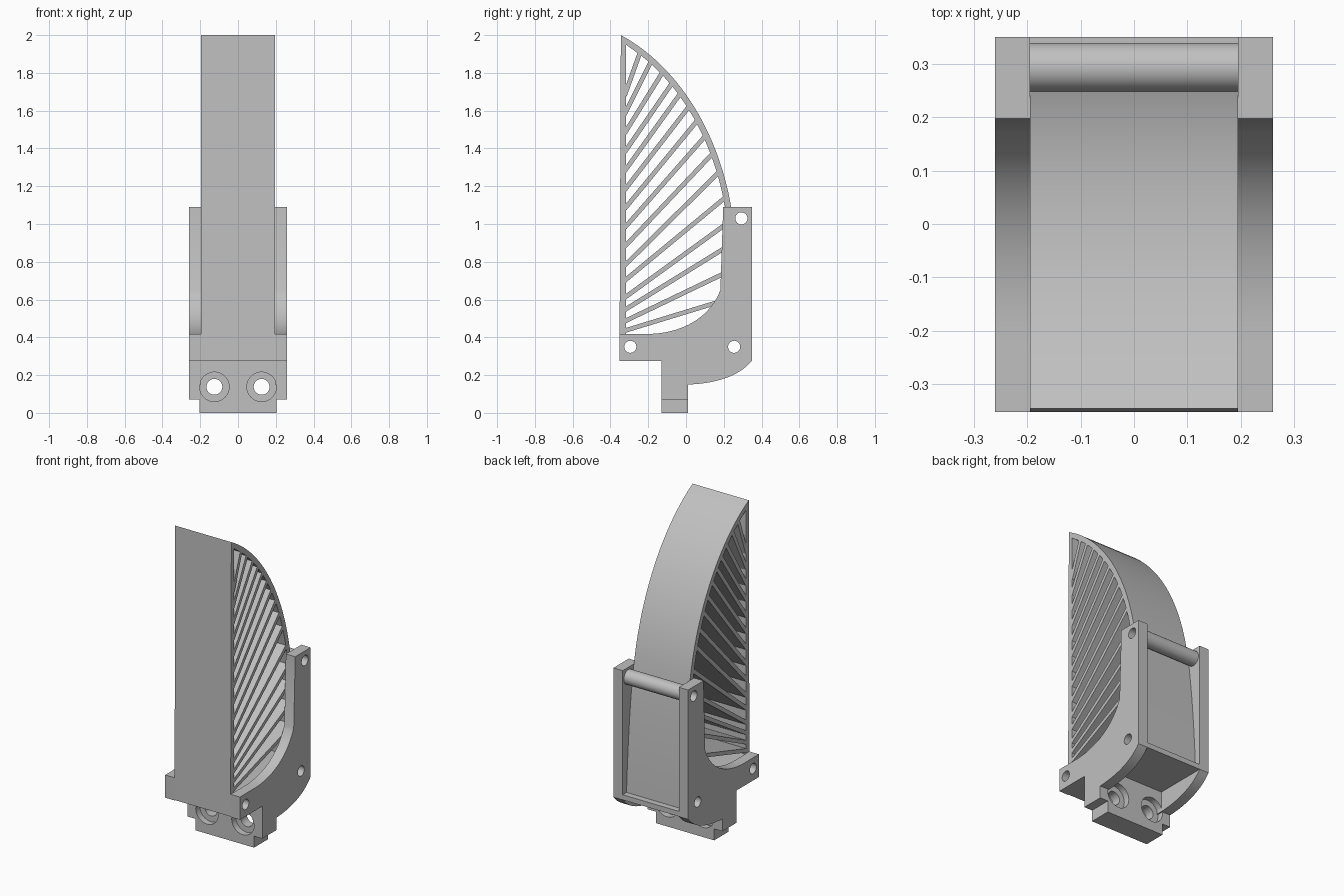
import bpy, bmesh
from math import radians
from mathutils import Vector
from mathutils.geometry import interpolate_bezier, intersect_line_line_2d

if "Cube" in bpy.data.objects:
    bpy.data.objects.remove(bpy.data.objects["Cube"], do_unlink=True)

grey = bpy.data.materials.new("light_grey_plastic")
grey.use_nodes = True
colour = (0.53, 0.53, 0.53, 1)
grey.diffuse_color = colour
grey.node_tree.nodes["Principled BSDF"].inputs["Base Color"].default_value = colour


def bezier(points, steps):
    a, b, c, d = [Vector((y, z, 0)) for y, z in points]
    return [p.to_2d() for p in interpolate_bezier(a, b, c, d, steps)]


def prism(name, profile, x0, x1):
    """Extrude a (y, z) outline along x."""
    bm = bmesh.new()
    face = bm.faces.new([bm.verts.new((x0, y, z)) for y, z in profile])
    grown = bmesh.ops.extrude_face_region(bm, geom=[face])["geom"]
    verts = [v for v in grown if isinstance(v, bmesh.types.BMVert)]
    bmesh.ops.translate(bm, verts=verts, vec=(x1 - x0, 0, 0))
    bmesh.ops.recalc_face_normals(bm, faces=bm.faces)
    mesh = bpy.data.meshes.new(name)
    bm.to_mesh(mesh)
    bm.free()
    mesh.materials.append(grey)
    obj = bpy.data.objects.new(name, mesh)
    bpy.context.collection.objects.link(obj)
    return obj


def cylinder(name, radius, length, place, axis):
    turn = (0, radians(90), 0) if axis == "x" else (radians(90), 0, 0)
    bpy.ops.mesh.primitive_cylinder_add(vertices=40, radius=radius, depth=length,
                                        location=place, rotation=turn)
    obj = bpy.context.object
    obj.name = name
    obj.data.materials.append(grey)
    return obj


def select(obj):
    bpy.ops.object.select_all(action="DESELECT")
    obj.select_set(True)
    bpy.context.view_layer.objects.active = obj


def cut(obj, cutters):
    for cutter in cutters:
        cutter.hide_render = True
        mod = obj.modifiers.new("cut", "BOOLEAN")
        mod.operation = "DIFFERENCE"
        mod.solver = "EXACT"
        mod.object = cutter
        select(obj)
        bpy.ops.object.modifier_apply(modifier=mod.name)
        bpy.data.objects.remove(cutter, do_unlink=True)


def smooth(obj):
    select(obj)
    bpy.ops.object.shade_smooth_by_angle(angle=radians(25))


FINGER = 0.195
WIDE = 0.26
PIN_R = 0.032
BASE_PINS = [(-0.295, 0.35), (0.255, 0.35)]
TOP_PIN = (0.293, 1.03)


def pin_cutters(places):
    return [cylinder("pin_cutter", PIN_R, 1, (0, y, z), "x") for y, z in places]


# Finger shell: straight front, bowed back, solid base, hollow middle
bow = bezier([(-0.345, 2), (-0.05, 1.84), (0.17, 1.5), (0.24, 1.085)], 28)
bow += bezier([(0.24, 1.085), (0.27, 0.93), (0.30, 0.6), (0.312, 0.31)], 12)[1:]
shell = prism("finger_shell", [(-0.352, 0.278)] + bow + [(0.35, 0.31), (0.35, 0.278)],
              -FINGER, FINGER)
inner = []
for i, p in enumerate(bow):
    along = (bow[min(i + 1, len(bow) - 1)] - bow[max(i - 1, 0)]).normalized()
    q = p + Vector((along.y, -along.x)) * 0.032
    if q.x > -0.314 and q.y > 0.42:
        inner.append(q)
cavity = [(-0.318, 0.412), (-0.318, 1.95)] + inner + [(0.276, 0.412)]
cut(shell, [prism("cavity_cutter", cavity, -0.5, 0.5)] + pin_cutters(BASE_PINS))
smooth(shell)

# Slanting ribs: height on the front wall, and a point each one aims through
front_z = [1.68 - 0.1 * i for i in range(10)] + [0.70, 0.61, 0.545, 0.485, 0.435]
aims = [(-0.25, 1.89), (-0.185, 1.86), (-0.12, 1.81), (-0.064, 1.76), (-0.016, 1.71),
        (0.03, 1.64), (0.07, 1.56), (0.106, 1.47), (0.143, 1.375), (0.17, 1.27),
        (0.196, 1.13), (0.185, 0.98), (0.185, 0.86), (0.185, 0.73), (0.15, 0.58)]
for i, (z, aim) in enumerate(zip(front_z, aims)):
    start = Vector((-0.325, z))
    ray = (Vector(aim) - start).normalized()
    end = Vector(aim)
    for a, b in zip(bow, bow[1:]):
        hit = intersect_line_line_2d(start, start + ray * 3, a, b)
        if hit:
            end = hit - ray * 0.018
            break
    side = Vector((-ray.y, ray.x)) * 0.012
    prism(f"rib_{i + 1}", [start - side, end - side, end + side, start + side],
          -FINGER, FINGER)

# Side cheeks
underside = bezier([(0.01, 0.15), (0.15, 0.155), (0.28, 0.19), (0.35, 0.278)], 16)
scoop = bezier([(0.182, 0.65), (0.12, 0.49), (-0.04, 0.42), (-0.2, 0.418)], 20)
cheek_profile = ([(-0.352, 0.275), (-0.13, 0.275), (-0.13, 0.15)] + underside
                 + [(0.35, 1.09), (0.197, 1.09)] + scoop + [(-0.352, 0.418)])
for name, sign in (("left", 1), ("right", -1)):
    cheek = prism(f"{name}_cheek", cheek_profile, sign * FINGER, sign * WIDE)
    cut(cheek, pin_cutters(BASE_PINS + [TOP_PIN]))
    smooth(cheek)

# Hollow cross bar between the cheeks
bar = cylinder("cross_bar", 0.046, 2 * FINGER, (0, *TOP_PIN), "x")
cut(bar, pin_cutters([TOP_PIN]))
smooth(bar)

# Mounting block with a narrower foot and two counterbored screw holes
def block(name, half, z0, z1):
    return prism(name, [(-0.13, z0), (0.01, z0), (0.01, z1), (-0.13, z1)], -half, half)


block("mount_foot", 0.203, 0, 0.072)
mount = block("mount_block", WIDE, 0.072, 0.28)
foot = bpy.data.objects["mount_foot"]
for obj in (mount, foot):
    cutters = []
    for x in (-0.125, 0.125):
        cutters.append(cylinder("screw_cutter", 0.042, 1, (x, 0, 0.138), "y"))
        for y in (-0.13, 0.01):
            cutters.append(cylinder("bore_cutter", 0.078, 0.08, (x, y, 0.138), "y"))
    cut(obj, cutters)
    smooth(obj)
